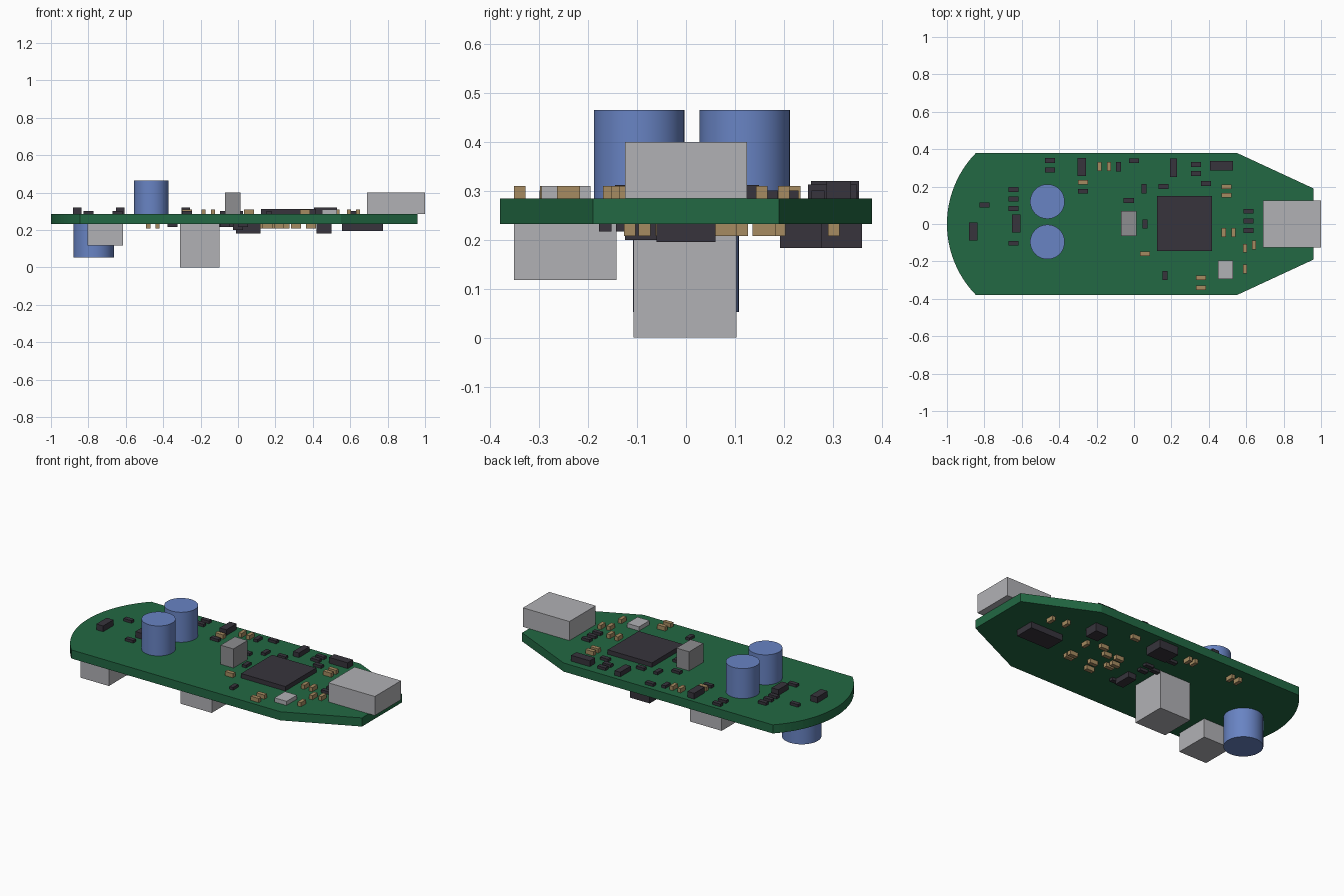
import bpy, bmesh, math

default = bpy.data.objects.get("Cube")
if default:
    bpy.data.objects.remove(default, do_unlink=True)

BOTTOM, TOP = .233, .285


def make_material(name, red, green, blue):
    mat = bpy.data.materials.new(name)
    mat.use_nodes = True
    colour = (red, green, blue, 1)
    mat.diffuse_color = colour
    mat.node_tree.nodes["Principled BSDF"].inputs["Base Color"].default_value = colour
    return mat


board_green = make_material("board green", .016, .14, .056)
sleeve_blue = make_material("sleeve blue", .14, .23, .55)
metal_gray = make_material("metal gray", .44, .44, .46)
dull_gray = make_material("dull gray", .27, .27, .28)
chip_black = make_material("chip black", .038, .034, .045)
ceramic_tan = make_material("ceramic tan", .38, .26, .12)


def add_object(name, bm, mat):
    bmesh.ops.recalc_face_normals(bm, faces=bm.faces)
    mesh = bpy.data.meshes.new(name)
    bm.to_mesh(mesh)
    bm.free()
    mesh.materials.append(mat)
    obj = bpy.data.objects.new(name, mesh)
    bpy.context.scene.collection.objects.link(obj)
    return obj


def extrude_outline(name, mat, outline, low, high):
    """Solid plate from a flat outline."""
    bm = bmesh.new()
    face = bm.faces.new([bm.verts.new((x, y, low)) for x, y in outline])
    walls = bmesh.ops.extrude_face_region(bm, geom=[face])
    raised = [v for v in walls["geom"] if isinstance(v, bmesh.types.BMVert)]
    bmesh.ops.translate(bm, vec=(0, 0, high - low), verts=raised)
    return add_object(name, bm, mat)


def block_row(name, mat, size, centres, underside=False):
    """Equal blocks standing on the board, or hanging below it."""
    width, depth, height = size
    for x, y in centres:
        bm = bmesh.new()
        bmesh.ops.create_cube(bm, size=1)
        bmesh.ops.scale(bm, vec=(width, depth, height), verts=bm.verts)
        middle = BOTTOM - height / 2 if underside else TOP + height / 2
        bmesh.ops.translate(bm, vec=(x, y, middle), verts=bm.verts)
        add_object(name, bm, mat)


def can(name, x, y, radius, height, underside=False):
    """Smooth round capacitor can."""
    bm = bmesh.new()
    bmesh.ops.create_cone(bm, cap_ends=True, segments=48, radius1=radius,
                          radius2=radius, depth=height)
    middle = BOTTOM - height / 2 if underside else TOP + height / 2
    bmesh.ops.translate(bm, vec=(x, y, middle), verts=bm.verts)
    obj = add_object(name, bm, sleeve_blue)
    bpy.ops.object.select_all(action="DESELECT")
    obj.select_set(True)
    bpy.context.view_layer.objects.active = obj
    bpy.ops.object.shade_smooth_by_angle(angle=math.radians(40))


# Circuit board: rounded left end, tapered right end
half_width, arc_start, arc_radius = .38, -.845, .543
arc_centre = arc_radius - 1
sweep = math.asin(half_width / arc_radius)
steps = 24
outline = [(.55, -half_width), (.96, -.19), (.96, .19), (.55, half_width)]
for i in range(steps + 1):
    angle = math.pi - sweep + 2 * sweep * i / steps
    outline.append((arc_centre + arc_radius * math.cos(angle),
                    arc_radius * math.sin(angle)))
extrude_outline("circuit_board", board_green, outline, BOTTOM, TOP)

# Round capacitors
can("upper_capacitor", -.463, .12, .0925, .181)
can("upper_capacitor", -.463, -.096, .0925, .181)
can("lower_capacitor", -.772, 0, .108, .18, underside=True)

# Large parts on the upper side
block_row("end_connector", metal_gray, (.31, .25, .115), [(.845, 0)])
block_row("main_chip", chip_black, (.295, .295, .027), [(.27, .002)])
block_row("upright_header", dull_gray, (.085, .135, .115), [(-.028, .003)])
block_row("crystal", metal_gray, (.08, .1, .025), [(.49, -.245)])

# Large parts on the underside
block_row("tall_lower_connector", metal_gray, (.21, .21, BOTTOM),
          [(-.205, -.002)], underside=True)
block_row("short_lower_connector", metal_gray, (.19, .21, .115),
          [(-.71, -.247)], underside=True)
block_row("lower_long_chip", chip_black, (.22, .12, .037),
          [(.665, 0)], underside=True)
block_row("lower_small_chip", chip_black, (.08, .085, .05),
          [(.46, .235)], underside=True)
block_row("lower_wide_chip", chip_black, (.13, .11, .05),
          [(.055, .305)], underside=True)
block_row("lower_narrow_chip", chip_black, (.055, .11, .033),
          [(0, -.07)], underside=True)

# Upper medium chips
block_row("wide_diode", chip_black, (.125, .05, .035), [(.468, .312)])
block_row("tall_diode", chip_black, (.045, .098, .035),
          [(-.28, .305), (-.63, .003), (-.86, -.04)])
block_row("slim_diode", chip_black, (.038, .1, .028), [(.212, .3)])

# Upper resistors, lying along x and then along y
along_x, along_y = (.054, .026, .016), (.026, .05, .016)
block_row("left_resistor", chip_black, along_x,
          [(-.645, .185), (-.645, .133), (-.645, .083), (-.645, -.103),
           (-.8, .102)])
block_row("middle_resistor", chip_black, along_x,
          [(-.45, .34), (-.45, .288), (-.272, .175), (0, .338),
           (.158, .2), (-.028, .126)])
block_row("right_resistor", chip_black, along_x,
          [(.332, .318), (.332, .27), (.385, .217),
           (.613, .068), (.613, .017), (.613, -.034)])
block_row("upright_resistor", chip_black, along_y,
          [(-.082, .307), (.053, .188), (.058, 0), (.165, -.275)])

# Upper ceramic capacitors
flat_x, flat_y = (.053, .024, .025), (.022, .047, .025)
block_row("ceramic_capacitor", ceramic_tan, flat_x,
          [(-.272, .222), (.495, .2), (.495, .155), (.058, -.158),
           (.358, -.287), (.358, -.34)])
block_row("upright_ceramic_capacitor", ceramic_tan, flat_y,
          [(-.185, .307), (-.133, .307), (.48, -.045), (.533, -.045),
           (.593, -.13), (.642, -.113), (.593, -.24)])

# Underside small parts
block_row("lower_resistor", chip_black, along_x,
          [(.026, -.13), (-.02, .05), (-.01, .11), (-.07, .09),
           (-.08, .225), (-.35, -.165)], underside=True)
block_row("lower_ceramic_capacitor", ceramic_tan, flat_x,
          [(.39, -.05), (.39, -.085), (.31, .115), (.244, .062),
           (.168, .073), (.145, .012), (.157, -.025), (.25, -.05),
           (.22, -.115), (.244, .302)], underside=True)
block_row("lower_upright_ceramic_capacitor", ceramic_tan, flat_y,
          [(.72, .16), (.63, .18), (.407, .08), (-.13, .3), (-.17, .3),
           (-.43, .3), (-.48, .3)], underside=True)
